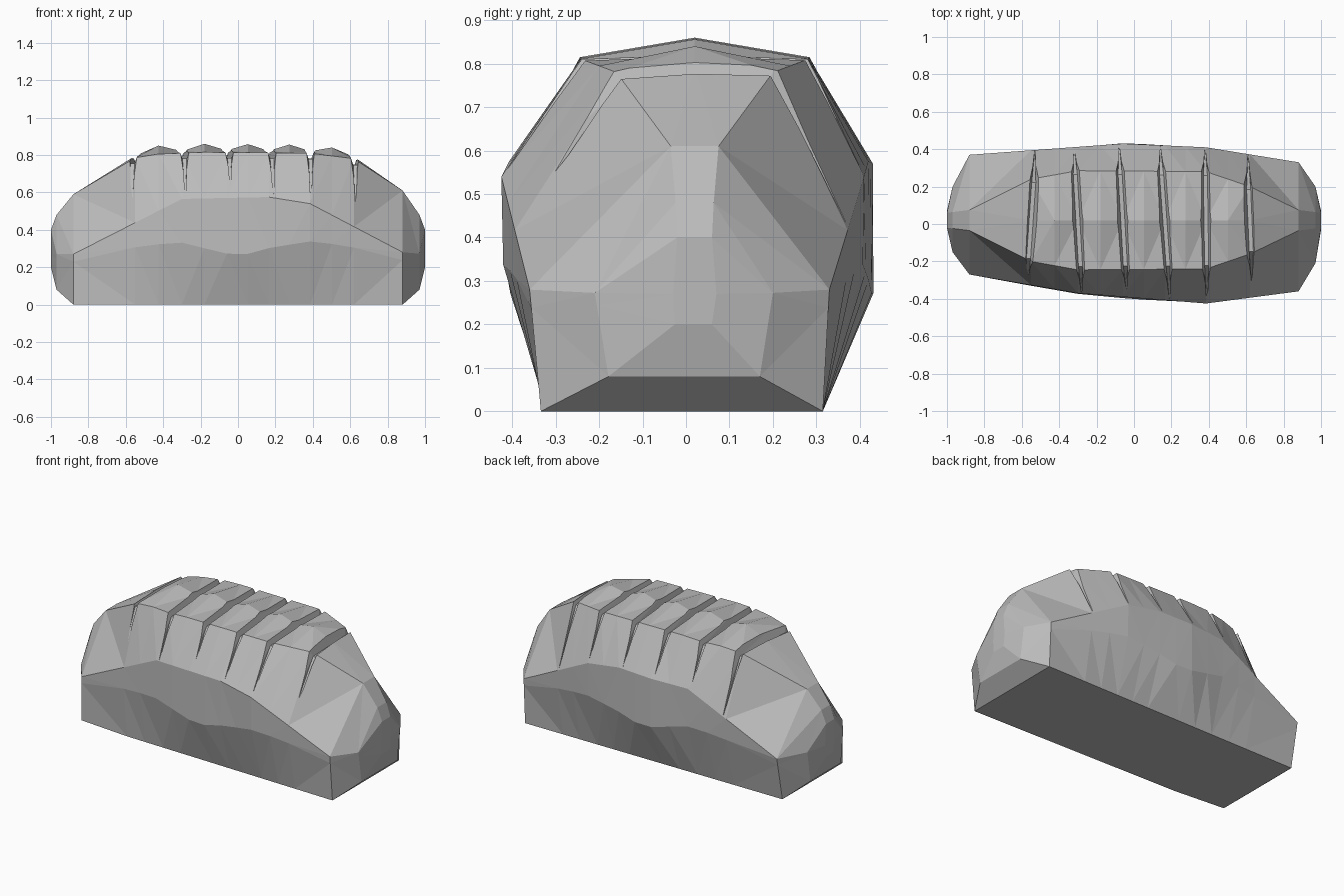
import bpy
import bmesh
from mathutils import Vector

cube = bpy.data.objects.get("Cube")
if cube:
    bpy.data.objects.remove(cube, do_unlink=True)

# Stations along the loaf: scored cuts, slice centres between them, rounded ends
CUTS = [-0.55, -0.30, -0.06, 0.165, 0.385, 0.62]
CENTRES = [(a + b) / 2 for a, b in zip(CUTS, CUTS[1:])]
ENDS = [-1, -0.97, -0.88, 0.88, 0.97, 1]
STATIONS = sorted(CUTS + CENTRES + ENDS)

# Long profiles as (x, value)
FRONT_Y = [(-1, -0.02), (-0.97, -0.15), (-0.88, -0.27), (-0.3, -0.37),
           (0.385, -0.425), (0.88, -0.36), (0.97, -0.21), (1, -0.03)]
BACK_Y = [(-1, 0.07), (-0.97, 0.2), (-0.88, 0.37), (-0.06, 0.43),
          (0.385, 0.41), (0.88, 0.33), (0.97, 0.2), (1, 0.07)]
CRUST_Z = [(-1, 0.27), (-0.88, 0.27), (-0.3, 0.565), (0.165, 0.575),
           (0.385, 0.54), (0.88, 0.28), (1, 0.27)]
SHOULDER_Z = [(-1, 0.4), (-0.97, 0.48), (-0.88, 0.59), (-0.55, 0.785), (-0.43, 0.805),
              (-0.18, 0.815), (0.385, 0.81), (0.62, 0.78), (0.88, 0.61), (0.97, 0.48), (1, 0.4)]
SHOULDER_Y = [(-1, 0.04), (-0.88, 0.055), (-0.55, 0.22), (-0.3, 0.265),
              (0.385, 0.26), (0.62, 0.18), (0.88, 0.055), (1, 0.04)]


def value(profile, x):
    for (xa, va), (xb, vb) in zip(profile, profile[1:]):
        if x <= xb:
            return va + (vb - va) * (x - xa) / (xb - xa)
    return profile[-1][1]


def side(x, back):
    """Crust edge and shoulder points on one long side."""
    crust = Vector((x, value(BACK_Y if back else FRONT_Y, x), value(CRUST_Z, x)))
    half = value(SHOULDER_Y, x)
    return crust, Vector((x, 0.02 + (half if back else -half), value(SHOULDER_Z, x)))


def section(x):
    """Closed ring around the loaf, from front base over the top to back base."""
    end = abs(x) > 0.9
    base_z = value([(0, 0), (0.88, 0), (0.97, 0.08), (1, 0.2)], abs(x))
    bulge = max(0, 1 - abs(x) / 0.88)
    halves = []
    for back in (False, True):
        crust, shoulder = side(x, back)
        sign = 1 if back else -1
        if end:
            base_y = crust.y * 0.85
        elif back:
            base_y = 0.315
        else:
            base_y = -0.29 - 0.025 * (x + 0.88)
            base_y = max(base_y, crust.y)
        base = Vector((x, base_y, base_z))
        low = base.lerp(crust, 0.5)
        low.z = base_z + (crust.z - base_z) * (0.85 - 0.4 * bulge)
        low.y = base_y + (crust.y - base_y) * 0.85 + sign * 0.02 * bulge
        halves.append([base, low, crust, shoulder])
    crown = 0.045 if x in CENTRES else 0.01 if x in CUTS else 0
    top = (halves[0][3] + halves[1][3]) / 2 + Vector((0, 0, crown))
    return halves[0] + [top] + halves[1][::-1]


def loft(name, rings):
    """Skin a list of rings into a closed, flat shaded solid."""
    bm = bmesh.new()
    loops = [[bm.verts.new(p) for p in ring] for ring in rings]
    count = len(loops[0])
    for a, b in zip(loops, loops[1:]):
        for i in range(count):
            j = (i + 1) % count
            bm.faces.new((a[i], a[j], b[j], b[i]))
    bm.faces.new(loops[0])
    bm.faces.new(loops[-1])
    bmesh.ops.triangulate(bm, faces=bm.faces[:])
    bmesh.ops.recalc_face_normals(bm, faces=bm.faces[:])
    mesh = bpy.data.meshes.new(name)
    bm.to_mesh(mesh)
    bm.free()
    obj = bpy.data.objects.new(name, mesh)
    bpy.context.collection.objects.link(obj)
    return obj


def groove(x, lean, front_tip):
    """Tapered cutter that runs over the top and fades out on both sides."""
    fc, fs = side(x, False)
    bc, bs = side(x, True)
    path = [(fc.lerp(fs, front_tip), 0, lean), (fs, 1, lean * 0.7),
            (bs, 1, -lean * 0.7), (bc.lerp(bs, 0.05), 0, -lean)]
    rings = []
    for point, depth, shift in path:
        out = Vector((0, point.y, point.z - 0.4)).normalized()
        point = point + Vector((shift, 0, 0))
        floor = point - out * (0.035 * depth)
        outer = point + out * 0.06
        wf = Vector((0.001 + 0.010 * depth, 0, 0))
        wo = Vector((0.003 + 0.037 * depth, 0, 0))
        rings.append([floor - wf, floor + wf, outer + wo, outer - wo])
    return loft("groove_cutter", rings)


# Loaf body
crust_colour = (0.5, 0.5, 0.5, 1)
material = bpy.data.materials.new("plain_grey")
material.use_nodes = True
material.diffuse_color = crust_colour
material.node_tree.nodes["Principled BSDF"].inputs["Base Color"].default_value = crust_colour
loaf = loft("bread_loaf", [section(x) for x in STATIONS])
loaf.data.materials.append(material)

# Scored grooves across the top
LEANS = [-0.02, 0.02, 0.02, 0.025, 0.005, 0.01]
TIPS = [0.05, 0.02, 0.25, 0.03, 0.03, 0.25]
for x, lean, tip in zip(CUTS, LEANS, TIPS):
    cutter = groove(x, lean, tip)
    cutter.hide_render = True
    cutter.hide_set(True)
    cutter.data.materials.append(material)
    cut = loaf.modifiers.new("groove", 'BOOLEAN')
    cut.operation = 'DIFFERENCE'
    cut.solver = 'EXACT'
    cut.object = cutter
